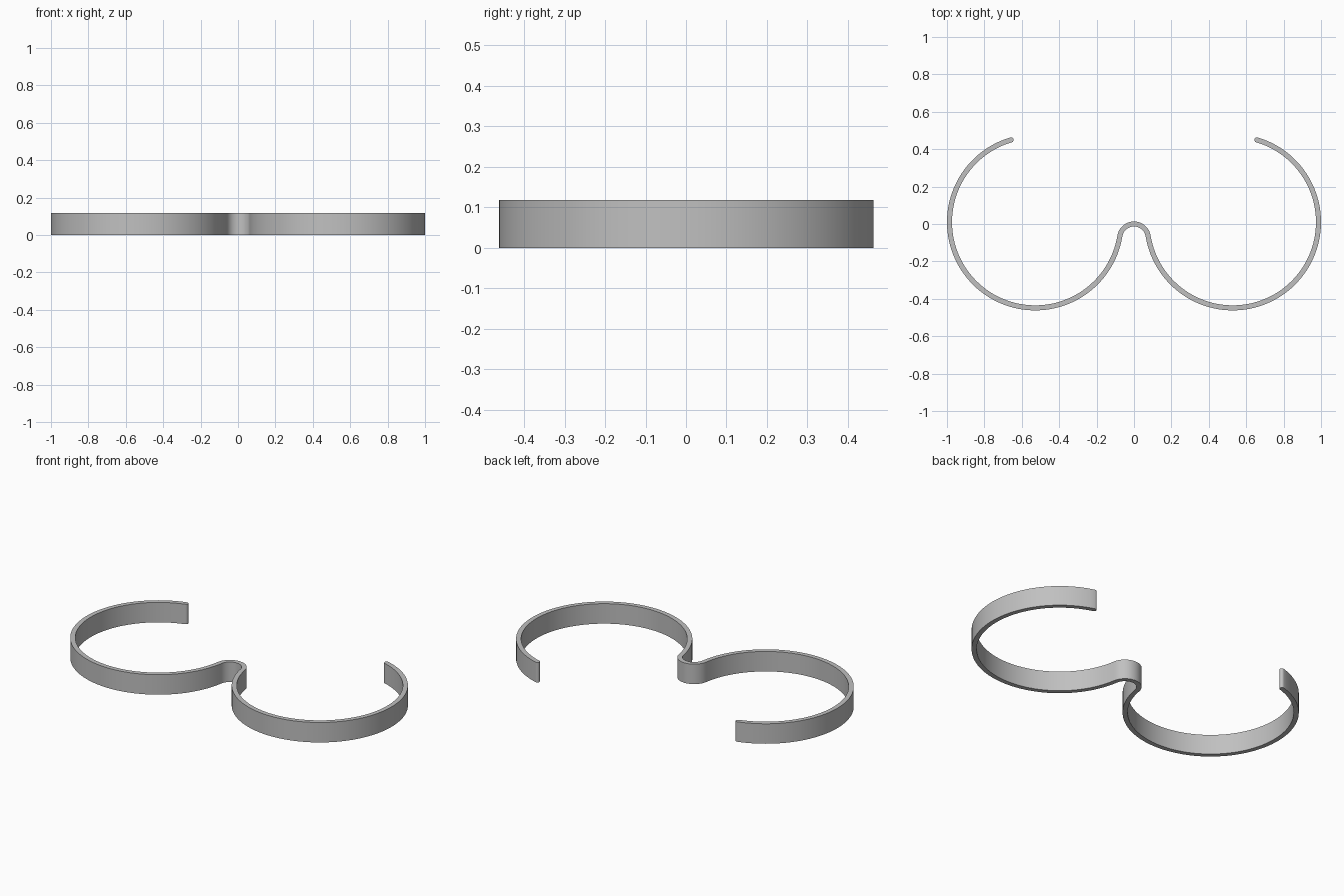
import bpy, bmesh, math
from mathutils import Vector

if "Cube" in bpy.data.objects:
    bpy.data.objects.remove(bpy.data.objects["Cube"])

H = 0.118                 # band height
HALF = 0.0135             # half of the band thickness
CX, CY, R = 0.528, 0.01, 0.4585          # right ring centreline
END = math.radians(73.7)                 # where the ring opens

# Bridge arc radius that keeps the arcs tangent and its top at y = 0
r = (CX**2 + CY**2 - R**2) / (2 * (R - CY))
by = -r
tilt = math.atan2(CY - by, CX)           # direction from bridge to ring centre


def arc(cx, cy, rad, a0, a1, n, side):
    """Centreline points with a normal and half width."""
    out = []
    for i in range(n + 1):
        a = a0 + (a1 - a0) * i / n
        d = Vector((math.cos(a), math.sin(a)))
        out.append((Vector((cx, cy)) + d * rad, d * side, HALF))
    return out


# Right half: bridge top to joint, then around the ring to its open end
half = arc(0, by, r, math.pi / 2, tilt, 14, 1)
half += arc(CX, CY, R, math.pi + tilt, 2 * math.pi + END, 80, -1)[1:]

# Rounded tip
for deg in (25, 45, 62, 78, 86):
    t = math.radians(deg)
    a = END + HALF * math.sin(t) / R
    d = Vector((math.cos(a), math.sin(a)))
    half.append((Vector((CX, CY)) + d * R, -d, HALF * math.cos(t)))

# Mirror to the left
flip = lambda v: Vector((-v.x, v.y))
path = [(flip(p), flip(n), w) for p, n, w in reversed(half[1:])] + half

# Sweep a rectangular section along the path
bm = bmesh.new()
rings = []
for p, n, w in path:
    a, b = p + n * w, p - n * w
    rings.append([bm.verts.new((q.x, q.y, z)) for q, z in
                  ((a, 0), (b, 0), (b, H), (a, H))])
for s, t in zip(rings, rings[1:]):
    for k in range(4):
        m = (k + 1) % 4
        bm.faces.new((s[k], s[m], t[m], t[k]))
bm.faces.new(rings[0])
bm.faces.new(rings[-1])
bmesh.ops.recalc_face_normals(bm, faces=bm.faces)

mesh = bpy.data.meshes.new("double_ring_clip")
bm.to_mesh(mesh)
bm.free()
clip = bpy.data.objects.new("double_ring_clip", mesh)
bpy.context.collection.objects.link(clip)

grey = bpy.data.materials.new("light_grey")
grey.diffuse_color = (0.53, 0.53, 0.53, 1)
grey.use_nodes = True
grey.node_tree.nodes["Principled BSDF"].inputs["Base Color"].default_value = grey.diffuse_color
mesh.materials.append(grey)

bpy.context.view_layer.objects.active = clip
clip.select_set(True)
bpy.ops.object.shade_smooth_by_angle(angle=math.radians(30))
